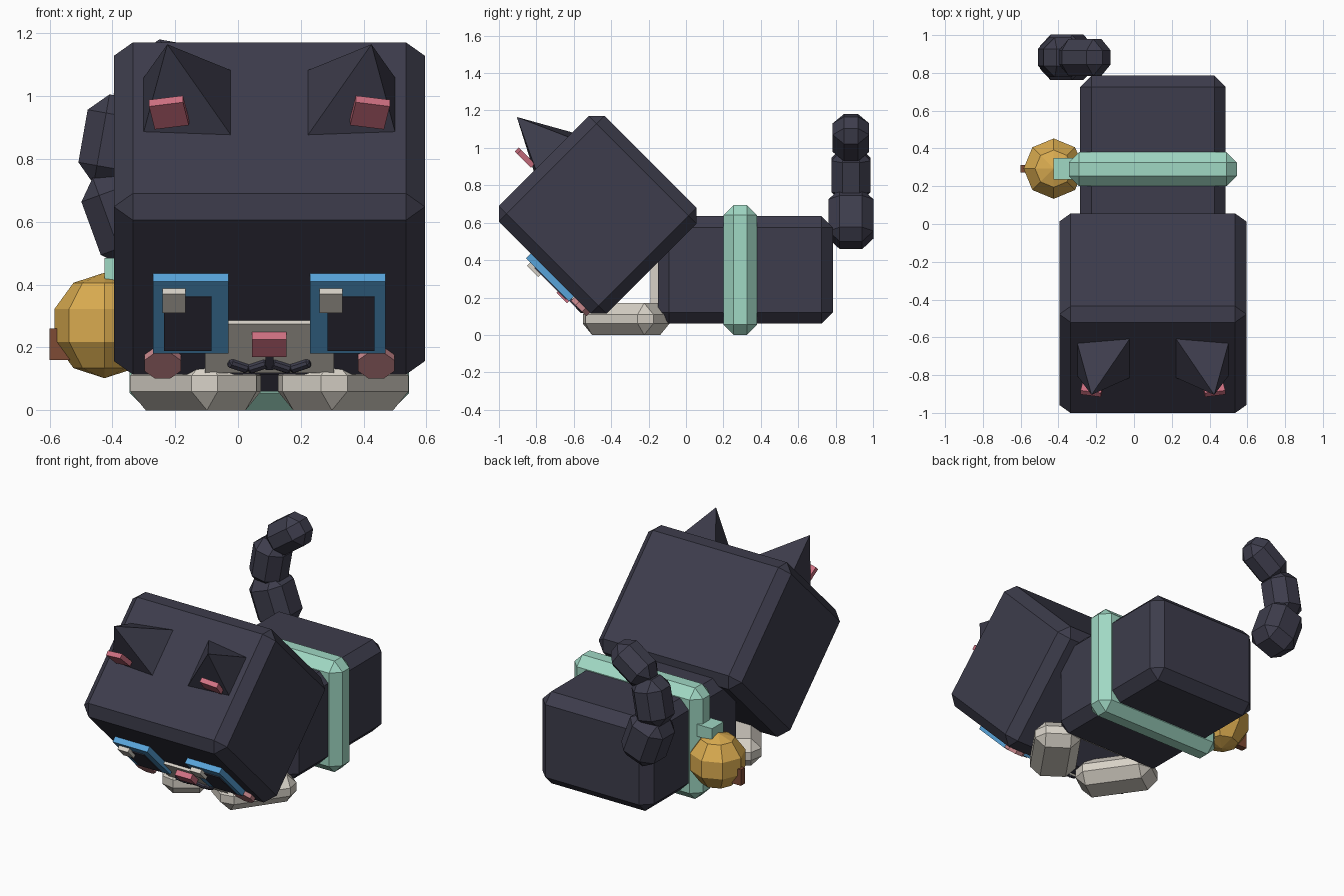
import bpy
import bmesh
from math import radians
from mathutils import Matrix, Vector, Euler

cube = bpy.data.objects.get("Cube")
if cube:
    bpy.data.objects.remove(cube, do_unlink=True)


def material(name, r, g, b):
    m = bpy.data.materials.new(name)
    m.use_nodes = True
    m.diffuse_color = (r, g, b, 1)
    node = next(n for n in m.node_tree.nodes if n.type == 'BSDF_PRINCIPLED')
    node.inputs["Base Color"].default_value = (r, g, b, 1)
    node.inputs["Roughness"].default_value = 0.8
    return m


FUR = material("dark fur", 0.047, 0.046, 0.072)
WHITE = material("cream white", 0.68, 0.64, 0.57)
BLUE = material("eye blue", 0.098, 0.371, 0.70)
PINK = material("nose pink", 0.63, 0.165, 0.225)
BLUSH = material("cheek blush", 0.58, 0.24, 0.26)
MINT = material("collar mint", 0.352, 0.686, 0.552)
GOLD = material("bell gold", 0.70, 0.41, 0.08)
BROWN = material("clapper brown", 0.21, 0.07, 0.035)

CX = 0.10  # mirror plane of the animal
WORLD = Matrix.Identity(4)
HEAD = Matrix.Translation((CX, -0.4725, 0.6425)) @ Matrix.Rotation(radians(45), 4, 'X')


def finish(name, bm, mat, matrix):
    bmesh.ops.recalc_face_normals(bm, faces=bm.faces)
    bm.transform(matrix)
    mesh = bpy.data.meshes.new(name)
    bm.to_mesh(mesh)
    bm.free()
    mesh.materials.append(mat)
    ob = bpy.data.objects.new(name, mesh)
    bpy.context.collection.objects.link(ob)
    return ob


def box(name, size, loc, mat, bevel=0, rot=(0, 0, 0), frame=WORLD):
    bm = bmesh.new()
    bmesh.ops.create_cube(bm, size=1)
    bmesh.ops.scale(bm, vec=size, verts=bm.verts)
    if bevel:
        bmesh.ops.bevel(bm, geom=bm.edges[:], offset=bevel, segments=1,
                        profile=0.5, affect='EDGES')
    turn = Euler([radians(a) for a in rot]).to_matrix().to_4x4()
    return finish(name, bm, mat, frame @ Matrix.Translation(loc) @ turn)


def ear(name, side):
    # four-sided spike leaning outwards from the crown
    bm = bmesh.new()
    base = [bm.verts.new((side * x, y, 0.39)) for x, y in
            ((0.11, -0.085), (0.405, -0.07), (0.405, 0.19), (0.11, 0.225))]
    tip = bm.verts.new((side * 0.325, 0.064, 0.675))
    bm.faces.new(base)
    for i in range(4):
        bm.faces.new((base[i], base[(i + 1) % 4], tip))
    finish(name, bm, FUR, HEAD)


def cheek(name, side):
    bm = bmesh.new()
    bmesh.ops.create_cone(bm, cap_ends=True, segments=8, radius1=0.063,
                          radius2=0.063, depth=0.06)
    turn = Matrix.Rotation(radians(90), 4, 'X') @ Matrix.Rotation(radians(22.5), 4, 'Z')
    finish(name, bm, BLUSH, HEAD @ Matrix.Translation((side * 0.34, -0.395, -0.283)) @ turn)


# Body, chest patch and head
box("body", (0.77, 0.935, 0.575), (CX, 0.3175, 0.3475), FUR, 0.06)
box("chest_patch", (0.42, 0.08, 0.38), (CX, -0.15, 0.32), WHITE)
box("head", (0.99, 0.80, 0.815), (0, 0, 0), FUR, 0.06, frame=HEAD)

# Muzzle, nose and mouth
box("muzzle", (0.41, 0.06, 0.22), (0, -0.386, -0.214), WHITE, frame=HEAD)
box("nose", (0.11, 0.06, 0.078), (0, -0.42, -0.179), PINK, frame=HEAD)
box("mouth_line", (0.025, 0.035, 0.09), (0, -0.415, -0.25), FUR, frame=HEAD)

# Paired features
for side, label in ((-1, "right"), (1, "left")):
    ear(label + "_ear", side)
    inner = HEAD.inverted() @ Vector((CX + side * 0.32, -0.862, 0.948))
    box(label + "_inner_ear", (0.11, 0.03, 0.105), inner, PINK,
        rot=(0, side * 10, 0), frame=HEAD)

    box(label + "_eye", (0.24, 0.06, 0.325), (side * 0.25, -0.405, -0.056), BLUE, frame=HEAD)
    box(label + "_pupil", (0.15, 0.03, 0.24), (side * 0.26, -0.425, -0.082), FUR, frame=HEAD)
    box(label + "_eye_glint", (0.073, 0.03, 0.084), (side * 0.25 - 0.054, -0.445, 0.032),
        WHITE, frame=HEAD)

    cheek(label + "_cheek", side)
    box(label + "_mouth_outer", (0.07, 0.035, 0.03), (side * 0.098, -0.417, -0.288), FUR,
        0.008, (0, side * -25, 0), HEAD)
    box(label + "_mouth_inner", (0.07, 0.035, 0.03), (side * 0.036, -0.417, -0.29), FUR,
        0.008, (0, side * 25, 0), HEAD)

    # Front paws turned towards each other
    box(label + "_paw", (0.27, 0.46, 0.17), (CX + side * 0.235, -0.32, 0.085), WHITE,
        0.06, (0, 0, side * -35))

# Collar with bell
box("collar", (0.89, 0.18, 0.695), (CX, 0.29, 0.3475), MINT, 0.055)
box("bell_loop", (0.12, 0.115, 0.075), (-0.365, 0.2925, 0.4475), MINT)
bm = bmesh.new()
bmesh.ops.create_uvsphere(bm, u_segments=8, v_segments=5, radius=0.168)
finish("bell", bm, GOLD, Matrix.Translation((-0.425, 0.293, 0.27)))
box("bell_clapper", (0.10, 0.04, 0.10), (-0.55, 0.293, 0.21), BROWN)

# Tail of three chunky links
links = (("base", 0.24, 0.30, -0.355, 0.62, -20),
         ("middle", 0.21, 0.29, -0.39, 0.855, 10),
         ("tip", 0.195, 0.28, -0.26, 1.055, 55))
for label, width, length, x, z, tilt in links:
    box("tail_" + label, (width, width, length), (x, 0.882, z), FUR, 0.06, (0, tilt, 0))
